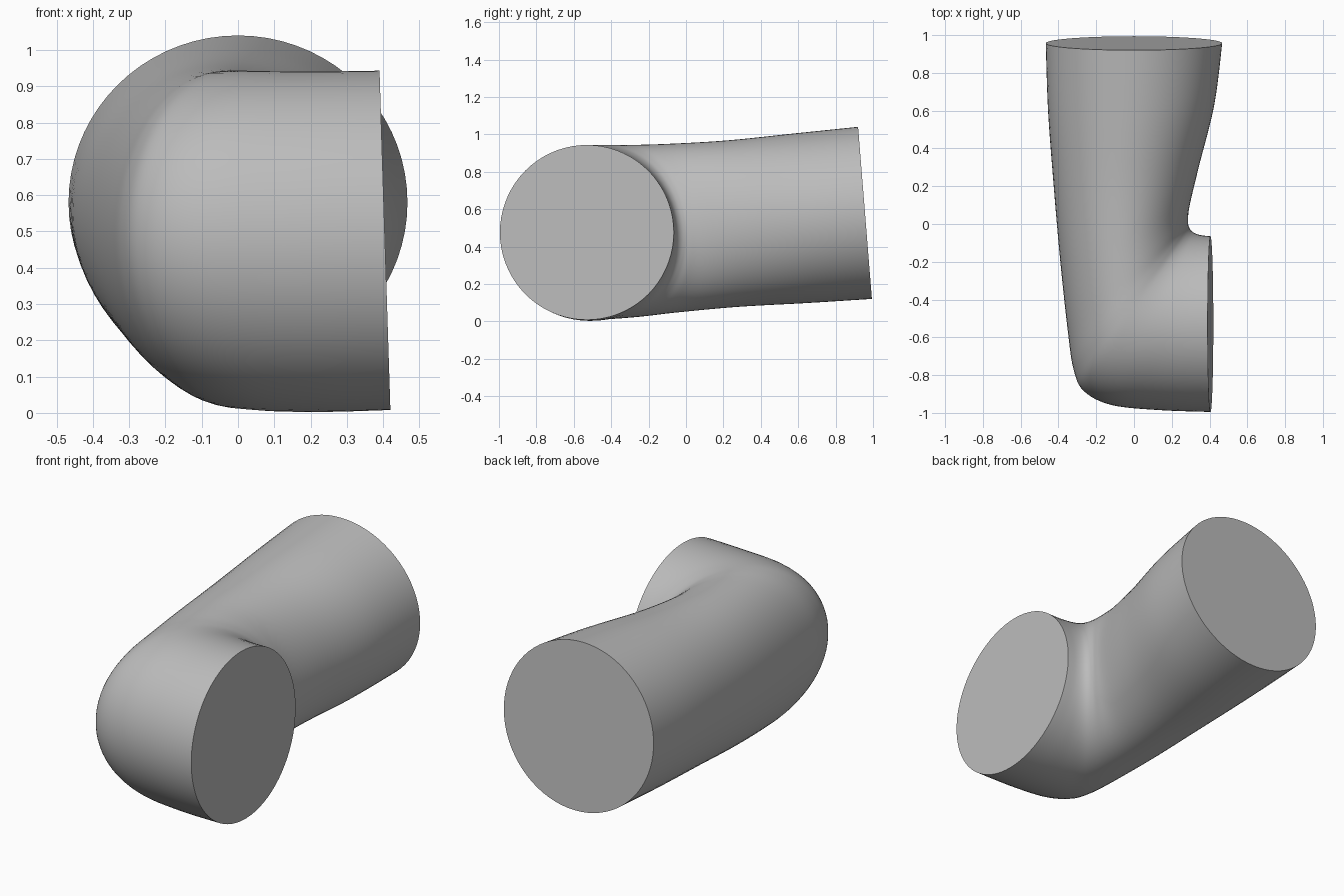
import bpy
import bmesh
import math
from mathutils import Vector

cube = bpy.data.objects.get("Cube")
if cube:
    bpy.data.objects.remove(cube, do_unlink=True)

SIDES = 72   # points around the tube
STEPS = 6    # rings between two stations

# Stations from back opening to side opening:
# outer wall x, y, inner wall x, y, bottom z, top z
STATIONS = [
    (-.467, .957, .467, .957, .12, 1.04),
    (-.455, .6, .425, .63, .098, 1.005),
    (-.425, .2, .345, .31, .078, .968),
    (-.39, -.2, .295, .1, .05, .95),
    (-.35, -.57, .286, .02, .025, .943),
    (-.32, -.77, .289, -.01, .015, .943),
    (-.265, -.885, .3, -.032, .01, .943),
    (-.12, -.958, .32, -.048, .004, .942),
    (.13, -.985, .353, -.059, .003, .941),
    (.405, -.995, .405, -.065, .008, .943),
]
BACK_LEAN = Vector((0, -.037, 0))
SIDE_LEAN = Vector((-.015, 0, 0))


def spline(a, b, c, d, t):
    """Catmull-Rom blend of four stations."""
    return [.5 * (2 * q + (r - p) * t + (2 * p - 5 * q + 4 * r - s) * t * t
                  + (3 * q - p - 3 * r + s) * t ** 3)
            for p, q, r, s in zip(a, b, c, d)]


def smooth_stations(rows):
    last = len(rows) - 1
    result = []
    for i in range(last):
        four = [rows[max(0, min(last, i + k))] for k in (-1, 0, 1, 2)]
        result += [spline(*four, s / STEPS) for s in range(STEPS)]
    return result + [list(rows[-1])]


def add_ring(bm, row, lean):
    ox, oy, ix, iy, low, high = row
    mid = (low + high) / 2
    outer, inner = Vector((ox, oy, mid)), Vector((ix, iy, mid))
    centre, across = (outer + inner) / 2, (inner - outer) / 2
    up = Vector((0, 0, (high - low) / 2)) + lean
    angles = [math.tau * k / SIDES for k in range(SIDES)]
    return [bm.verts.new(centre + across * math.cos(a) + up * math.sin(a))
            for a in angles]


# Bent tube with flat closed ends
bm = bmesh.new()
rows = smooth_stations(STATIONS)
rings = [add_ring(bm, row, BACK_LEAN.lerp(SIDE_LEAN, i / (len(rows) - 1)))
         for i, row in enumerate(rows)]
for ring, following in zip(rings, rings[1:]):
    for k in range(SIDES):
        n = (k + 1) % SIDES
        bm.faces.new((ring[k], ring[n], following[n], following[k]))
bm.faces.new(rings[0])
bm.faces.new(rings[-1])
bmesh.ops.recalc_face_normals(bm, faces=bm.faces)

mesh = bpy.data.meshes.new("elbow_pipe")
bm.to_mesh(mesh)
bm.free()
pipe = bpy.data.objects.new("elbow_pipe", mesh)
bpy.context.collection.objects.link(pipe)

# Plain grey
grey = bpy.data.materials.new("plain_grey")
grey.use_nodes = True
colour = (.5, .5, .5, 1)
grey.diffuse_color = colour
grey.node_tree.nodes["Principled BSDF"].inputs["Base Color"].default_value = colour
mesh.materials.append(grey)

# Smooth wall, crisp rims
bpy.context.view_layer.objects.active = pipe
pipe.select_set(True)
bpy.ops.object.shade_smooth_by_angle(angle=math.radians(40))
